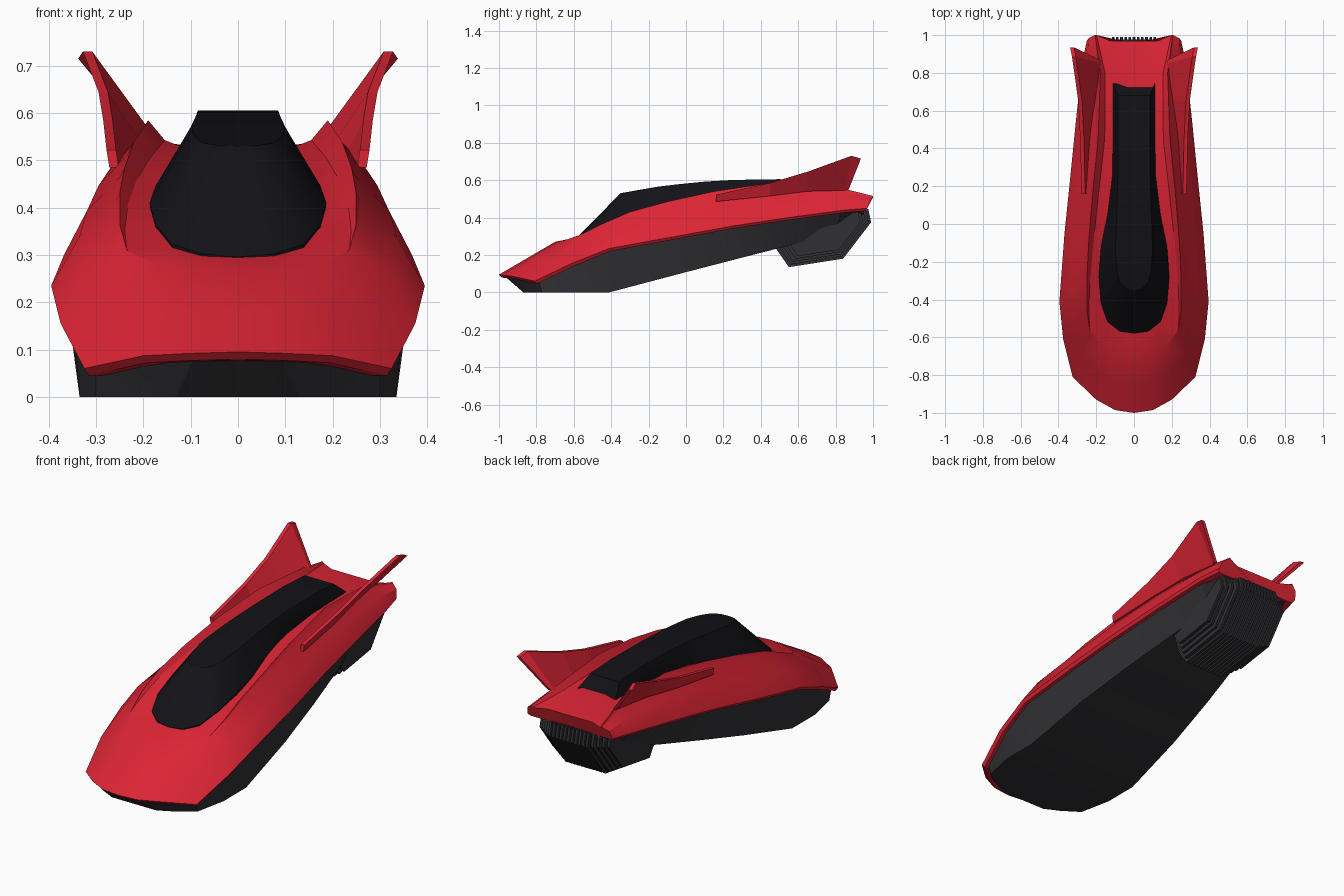
import bpy, bmesh, math
from mathutils import Vector

if "Cube" in bpy.data.objects:
    bpy.data.objects.remove(bpy.data.objects["Cube"])


def material(name, col):
    m = bpy.data.materials.new(name)
    m.diffuse_color = (*col, 1)
    m.use_nodes = True
    m.node_tree.nodes["Principled BSDF"].inputs["Base Color"].default_value = m.diffuse_color
    return m


RED = material("red_paint", (0.72, 0.018, 0.035))
DARK = material("dark_hull", (0.03, 0.03, 0.035))
GLASS = material("black_glass", (0.006, 0.006, 0.009))


def finish(bm, name, mat, angle=30):
    bmesh.ops.remove_doubles(bm, verts=bm.verts, dist=0.0005)
    bmesh.ops.dissolve_degenerate(bm, edges=bm.edges, dist=0.0001)
    bmesh.ops.recalc_face_normals(bm, faces=bm.faces)
    me = bpy.data.meshes.new(name)
    bm.to_mesh(me)
    bm.free()
    ob = bpy.data.objects.new(name, me)
    bpy.context.collection.objects.link(ob)
    me.materials.append(mat)
    bpy.ops.object.select_all(action='DESELECT')
    ob.select_set(True)
    bpy.context.view_layer.objects.active = ob
    if angle:
        bpy.ops.object.shade_smooth_by_angle(angle=math.radians(angle))
    return ob


def loft(name, rings, mat, angle=30):
    """Skin nose-to-tail lines, cap the tail, and mirror across x = 0."""
    bm = bmesh.new()
    for side in (1, -1):
        g = [[bm.verts.new((p[0] * side, p[1], p[2])) for p in r] for r in rings]
        for a, b in zip(g, g[1:]):
            for k in range(len(a) - 1):
                bm.faces.new((a[k], a[k + 1], b[k + 1], b[k]))
        bm.faces.new([r[-1] for r in g])
    return finish(bm, name, mat, angle)


def shift(ring, fn):
    return [Vector(fn(k, *p)) for k, p in enumerate(ring)]


def centre(ring):
    return [Vector((0, p[1], p[2])) for p in ring]


# Red upper shell: outer edge, ridge top and cockpit rim lines
edge = [(0, -1, .095), (.1, -.985, .092), (.2, -.93, .087), (.325, -.81, .06),
        (.375, -.61, .155), (.395, -.41, .235), (.368, -.05, .30), (.337, .25, .355),
        (.307, .55, .40), (.275, .85, .44), (.25, .97, .45)]
ridge = [(0, -.7, .27), (.09, -.69, .27), (.17, -.65, .278), (.235, -.56, .31),
         (.25, -.45, .365), (.25, -.3, .43), (.24, -.1, .485), (.22, .15, .54),
         (.19, .45, .585), (.178, .8, .565), (.205, 1, .515)]
rim = [(0, -.57, .297), (.07, -.56, .30), (.13, -.52, .315), (.165, -.43, .355),
       (.18, -.33, .385), (.18, -.22, .41), (.16, -.05, .455), (.12, .15, .495),
       (.11, .45, .525), (.11, .76, .533), (.13, .97, .505)]
step = [0, 0, 0, 0, .3, .5, .7, .9, 1, .7, .2]
inner = shift(ridge, lambda k, x, y, z: (x - .035 * step[k], y, z - .042 * step[k]))
outer = shift(ridge, lambda k, x, y, z: (x + .015 * step[k], y, z - .03 * step[k]))
bulge = [(a + Vector(b)) / 2 + Vector((.01, 0, .012)) * (k > 3)
         for k, (a, b) in enumerate(zip(outer, edge))]
lip = shift(edge, lambda k, x, y, z: (x * .97, y * .985, z - .015))
loft("upper_shell", [centre(rim), rim, inner, ridge, outer, bulge, edge, lip,
                     centre(lip)], RED)

# Dark lower hull
keel = [(0, -.87, 0), (.13, -.87, 0), (.21, -.83, 0), (.30, -.77, 0), (.335, -.6, 0),
        (.335, -.41, 0), (.31, -.05, .095), (.27, .25, .173), (.22, .55, .25),
        (.17, .8, .32), (.16, .95, .42)]
hull_top = shift(edge, lambda k, x, y, z: (x * .925, y * .97, z - .008))
loft("lower_hull", [centre(hull_top), hull_top, keel, centre(keel)], DARK, 20)

# Canopy
base = [(0, -.58, .296), (.075, -.57, .302), (.14, -.52, .323), (.175, -.42, .365),
        (.187, -.28, .41), (.175, -.12, .445), (.14, .05, .485), (.115, .25, .515),
        (.11, .5, .535), (.11, .745, .537)]
roof = [(0, -.35, .53), (.04, -.345, .531), (.075, -.31, .537), (.09, -.25, .548),
        (.098, -.15, .565), (.096, -.05, .577), (.09, .1, .592), (.086, .25, .601),
        (.085, .5, .605), (.085, .68, .595)]
skirt = shift(base, lambda k, x, y, z: (x * .97, y, z - .04))
loft("canopy", [centre(roof), roof, base, skirt, centre(skirt)], GLASS, 25)

# Tail fins, leaning outward
root = [(.262, .16, .485), (.24, .45, .515), (.215, .65, .54), (.183, .85, .545), (.19, .87, .55)]
top = [(.268, .16, .522), (.275, .45, .585), (.285, .65, .645), (.318, .885, .73),
       (.328, .935, .715)]
for side, label in ((1, "right"), (-1, "left")):
    bm = bmesh.new()
    rows = [[[bm.verts.new(((p[0] + dx) * side, p[1], p[2])) for p in r]
             for r in (root, top)] for dx in (-.01, .01)]
    (a, b), (c, d) = rows
    for p, q in ((a, b), (b, d), (d, c), (c, a)):
        for k in range(4):
            bm.faces.new((p[k], p[k + 1], q[k + 1], q[k]))
    for k in (0, -1):
        bm.faces.new((a[k], b[k], d[k], c[k]))
    finish(bm, "tail_fin_" + label, RED, 0)

# Ribbed engine block under the tail
profile = [(.47, .25), (.55, .135), (.84, .18), (.99, .375), (.975, .445), (.5, .40)]


def plate(bm, x0, x1, s):
    pts = [(.75 + (y - .75) * s, .38 + (z - .38) * s) for y, z in profile]
    a = [bm.verts.new((x0, *p)) for p in pts]
    b = [bm.verts.new((x1, *p)) for p in pts]
    bm.faces.new(a)
    bm.faces.new(b)
    for i in range(len(a)):
        j = (i + 1) % len(a)
        bm.faces.new((a[i], a[j], b[j], b[i]))


bm = bmesh.new()
for i in range(-9, 10):
    s = 1 - .06 * max(0, abs(i) - 5)
    plate(bm, i * .022 - .007, i * .022 + .007, s)
finish(bm, "engine_ribs", DARK, 0)
bm = bmesh.new()
plate(bm, -.12, .12, .94)
plate(bm, -.185, .185, .75)
finish(bm, "engine_core", DARK, 0)
